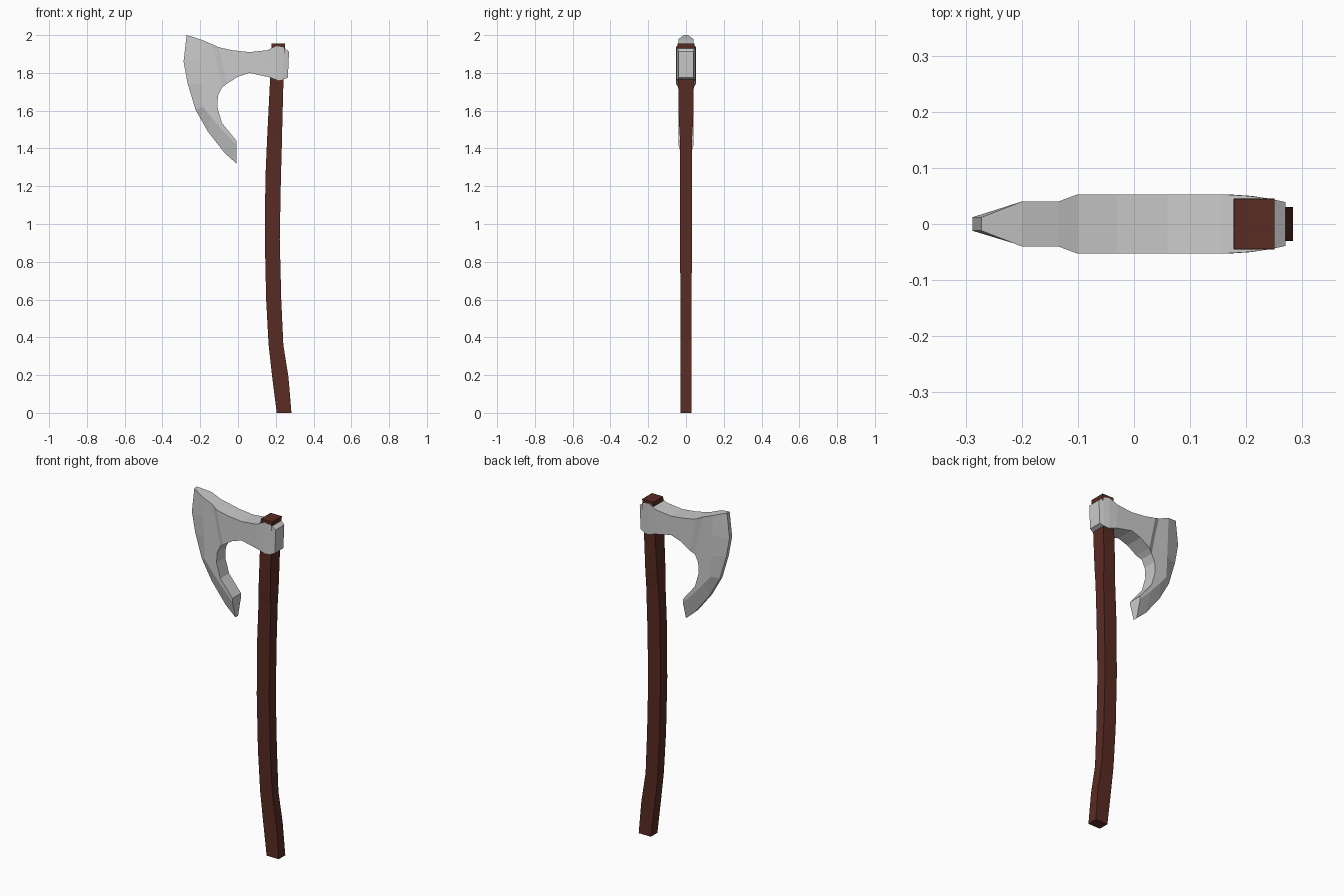
import bpy, bmesh

if "Cube" in bpy.data.objects:
    bpy.data.objects.remove(bpy.data.objects["Cube"])


def finish(bm, name, color=None):
    bmesh.ops.remove_doubles(bm, verts=bm.verts, dist=0.0005)
    bmesh.ops.recalc_face_normals(bm, faces=bm.faces)
    mesh = bpy.data.meshes.new(name)
    bm.to_mesh(mesh)
    bm.free()
    obj = bpy.data.objects.new(name, mesh)
    bpy.context.collection.objects.link(obj)
    if color:
        mat = bpy.data.materials.new(name + "_colour")
        mat.diffuse_color = color
        mat.use_nodes = True
        mat.node_tree.nodes["Principled BSDF"].inputs["Base Color"].default_value = mat.diffuse_color
        mesh.materials.append(mat)
    return obj


def strips(bm, rows):
    """Join neighbouring rows of (x, y, z) points with quads."""
    vs = [[bm.verts.new(p) for p in row] for row in rows]
    for a, b in zip(vs, vs[1:]):
        for i in range(len(a) - 1):
            bm.faces.new((a[i], a[i + 1], b[i + 1], b[i]))
    return vs


# Handle: rectangular section following a gentle S curve (z, left x, right x, half depth)
sections = [
    (0.0, 0.205, 0.283, 0.030), (0.19, 0.181, 0.267, 0.028), (0.36, 0.162, 0.240, 0.028),
    (0.60, 0.149, 0.229, 0.030), (0.92, 0.142, 0.221, 0.031), (1.24, 0.145, 0.227, 0.031),
    (1.45, 0.154, 0.233, 0.032), (1.55, 0.159, 0.235, 0.038), (1.77, 0.170, 0.241, 0.042),
    (1.955, 0.178, 0.250, 0.045),
]
bm = bmesh.new()
rings = strips(bm, [[(l, -h, z), (r, -h, z), (r, h, z), (l, h, z), (l, -h, z)]
                    for z, l, r, h in sections])
bm.faces.new(rings[0][:4])
bm.faces.new(rings[-1][:4])
finish(bm, "handle", (0.1, 0.024, 0.016, 1))

# Axe head: front side as strips of faces, then mirrored and closed around the rim
cutting_edge = [(-0.272, 2.0), (-0.288, 1.86), (-0.267, 1.745), (-0.225, 1.605),
                (-0.16, 1.49), (-0.07, 1.375), (-0.008, 1.32)]
crease = [(-0.2, 1.978), (-0.196, 1.86), (-0.191, 1.74), (-0.186, 1.62),
          (-0.145, 1.57), (-0.08, 1.495), (-0.008, 1.42)]
inner = [(-0.135, 1.951), (-0.11, 1.845), (-0.085, 1.722), (-0.106, 1.68),
         (-0.11, 1.62), (-0.085, 1.535), (-0.008, 1.44)]
# Cheek, neck and eye: top x, top z, bottom x, bottom z, half thickness
neck = [(-0.10, 1.935, -0.06, 1.742, 0.053), (-0.03, 1.92, 0.0, 1.78, 0.053),
        (0.06, 1.91, 0.06, 1.80, 0.053), (0.155, 1.92, 0.165, 1.777, 0.053),
        (0.205, 1.942, 0.21, 1.76, 0.050), (0.243, 1.935, 0.24, 1.765, 0.045),
        (0.270, 1.912, 0.264, 1.775, 0.039)]

bm = bmesh.new()
blade = [[(x, -h, z) for x, z in line]
         for line, h in ((cutting_edge, 0.012), (crease, 0.04), (inner, 0.04))]
strips(bm, blade)
# Raised cheek step is fanned from the three upper inner points
step = [blade[2][0], blade[2][1], blade[2][2]]
cheeks = [[(tx, -h, tz), ((tx + bx) / 2, -h, (tz + bz) / 2), (bx, -h, bz)]
          for tx, tz, bx, bz, h in neck]
strips(bm, [step] + cheeks)
bmesh.ops.remove_doubles(bm, verts=bm.verts, dist=0.0005)

rim = [e.verts[:] for e in bm.edges if e.is_boundary]
front_faces = bm.faces[:]
back = {v: bm.verts.new((v.co.x, -v.co.y, v.co.z)) for v in bm.verts[:]}
for f in front_faces:
    bm.faces.new([back[v] for v in reversed(f.verts)])
for a, b in rim:
    bm.faces.new((a, b, back[b], back[a]))
finish(bm, "axe_head")
